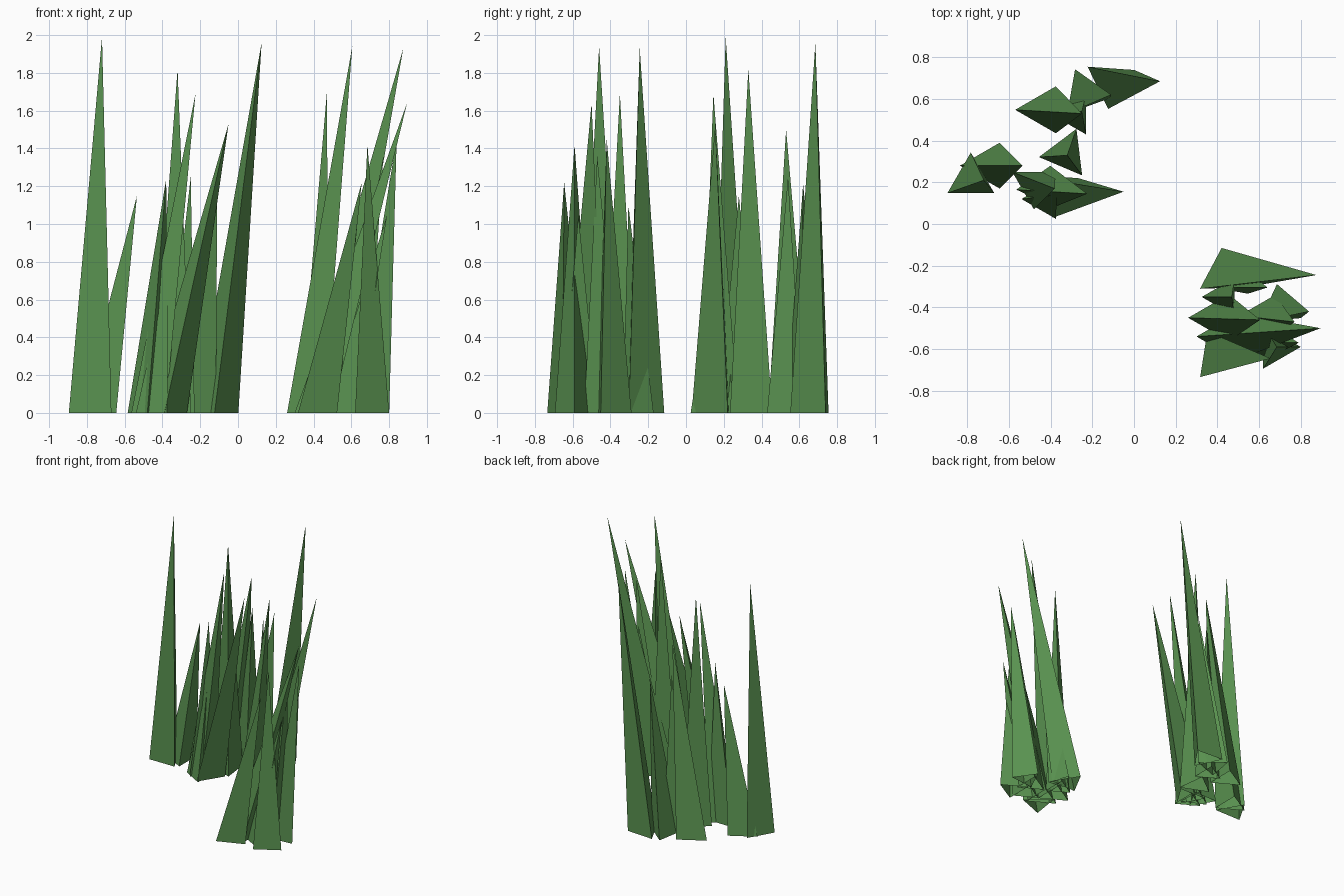
import bpy, math

grass = bpy.data.materials.new("grass_green")
grass.diffuse_color = (0.10, 0.285, 0.08, 1)


def blade(name, cx, cy, radius, angle, tip):
    """Open three-sided spike from an equilateral base to a leaning tip."""
    verts = []
    for k in range(3):
        a = math.radians(angle + 120 * k)
        verts.append((cx + radius * math.cos(a), cy + radius * math.sin(a), 0))
    verts.append(tip)
    mesh = bpy.data.meshes.new(name)
    mesh.from_pydata(verts, [], [(0, 1, 3), (1, 2, 3), (2, 0, 3)])
    mesh.materials.append(grass)
    obj = bpy.data.objects.new(name, mesh)
    bpy.context.collection.objects.link(obj)


# back left clump: base centre, base radius, turn in degrees, tip
back_clump = [
    (-0.783, 0.213, 0.13, 90, (-0.72, 0.21, 1.99)),
    (-0.708, 0.28, 0.127, 180, (-0.535, 0.28, 1.15)),
    (-0.327, 0.337, 0.13, 187, (-0.32, 0.33, 1.82)),
    (-0.115, 0.682, 0.13, 266, (0.125, 0.685, 1.96)),
    (-0.44, 0.548, 0.13, 180, (-0.25, 0.53, 1.50)),
    (-0.24, 0.625, 0.125, 110, (-0.11, 0.62, 1.21)),
    (-0.285, 0.525, 0.11, 180, (-0.25, 0.54, 1.25)),
    (-0.385, 0.16, 0.13, 148, (-0.05, 0.155, 1.53)),
    (-0.45, 0.175, 0.115, 185, (-0.225, 0.145, 1.69)),
    (-0.48, 0.19, 0.12, 150, (-0.38, 0.17, 1.24)),
    (-0.43, 0.12, 0.11, 180, (-0.37, 0.14, 0.75)),
]

# front right clump
front_clump = [
    (0.425, -0.243, 0.128, -28, (0.875, -0.245, 1.93)),
    (0.43, -0.35, 0.105, 180, (0.47, -0.35, 1.69)),
    (0.39, -0.45, 0.13, 180, (0.605, -0.46, 1.94)),
    (0.43, -0.54, 0.13, 180, (0.895, -0.50, 1.64)),
    (0.696, -0.403, 0.115, 95, (0.84, -0.42, 1.45)),
    (0.68, -0.59, 0.12, 240, (0.685, -0.59, 1.42)),
    (0.398, -0.635, 0.128, 231, (0.655, -0.645, 1.22)),
    (0.62, -0.44, 0.115, 180, (0.77, -0.47, 1.36)),
    (0.47, -0.27, 0.10, 200, (0.64, -0.305, 1.10)),
    (0.57, -0.56, 0.11, 180, (0.79, -0.57, 1.05)),
]

for clump, blades in (("back_grass_blade", back_clump), ("front_grass_blade", front_clump)):
    for i, data in enumerate(blades, 1):
        blade(f"{clump}_{i}", *data)
